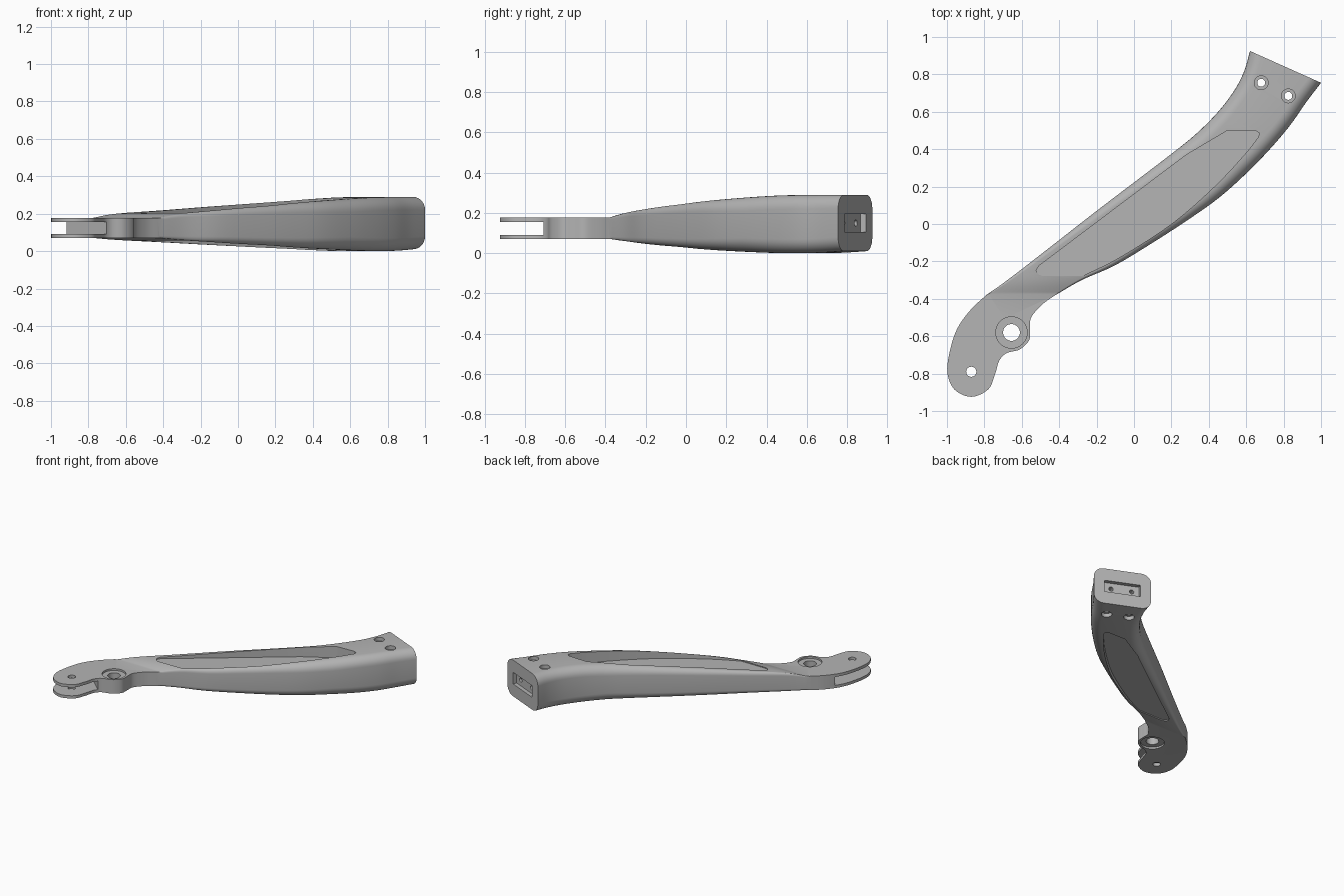
import bpy, bmesh, math
from mathutils import Vector, Matrix

if "Cube" in bpy.data.objects:
    bpy.data.objects.remove(bpy.data.objects["Cube"])

grey = bpy.data.materials.new("satin grey metal")
grey.use_nodes = True
colour = (.46, .46, .46, 1)
grey.diffuse_color = colour
grey.node_tree.nodes["Principled BSDF"].inputs["Base Color"].default_value = colour


def make_object(name, bm):
    bmesh.ops.recalc_face_normals(bm, faces=bm.faces)
    mesh = bpy.data.meshes.new(name)
    bm.to_mesh(mesh)
    bm.free()
    mesh.materials.append(grey)
    obj = bpy.data.objects.new(name, mesh)
    bpy.context.collection.objects.link(obj)
    return obj


def loft(name, rings):
    """Skin a row of equal rings and cap both ends."""
    bm = bmesh.new()
    rows = [[bm.verts.new(p) for p in ring] for ring in rings]
    count = len(rows[0])
    for a, b in zip(rows, rows[1:]):
        for i in range(count):
            j = (i + 1) % count
            bm.faces.new((a[i], a[j], b[j], b[i]))
    bm.faces.new(rows[0])
    bm.faces.new(rows[-1])
    return make_object(name, bm)


def prism(name, outline, low, high):
    return loft(name, [[(p[0], p[1], z) for p in outline] for z in (low, high)])


def spline(points, steps):
    """Smooth open curve through points of any dimension."""
    pts = [Vector(p) for p in points]
    pts = [2 * pts[0] - pts[1]] + pts + [2 * pts[-1] - pts[-2]]
    out = []
    for a, b, c, d in zip(pts, pts[1:], pts[2:], pts[3:]):
        for k in range(steps):
            t = k / steps
            out.append(b + (c - a) * t / 2 + (2 * a - 5 * b + 4 * c - d) * t * t / 2
                       + (3 * b - a - 3 * c + d) * t ** 3 / 2)
    out.append(pts[-2])
    return out


def cylinder(name, x, y, radius, low, high):
    ring = [(x + radius * math.cos(a), y + radius * math.sin(a))
            for a in (math.tau * i / 40 for i in range(40))]
    return prism(name, ring, low, high)


def combine(target, tool, operation):
    mod = target.modifiers.new(operation, "BOOLEAN")
    mod.operation, mod.solver, mod.object = operation, "EXACT", tool
    graph = bpy.context.evaluated_depsgraph_get()
    mesh = bpy.data.meshes.new_from_object(target.evaluated_get(graph))
    target.modifiers.clear()
    target.data = mesh
    bpy.data.objects.remove(tool)


def cut(tool):
    combine(lever, tool, "DIFFERENCE")


# Arm: both plan edges of each station, followed by its bottom and top height
left_edge = [(-.79, -.38), (-.67, -.295), (-.45, -.125), (-.2, .07), (.05, .26), (.2, .375),
             (.33, .48), (.45, .6), (.54, .72), (.59, .82), (.62, .925)]
right_edge = [(-.42, -.38), (-.28, -.3), (-.1, -.22), (.1, -.1), (.3, .03), (.46, .145),
              (.61, .28), (.74, .415), (.84, .535), (.92, .65), (1, .755)]
left_curve, right_curve = spline(left_edge, 5), spline(right_edge, 5)
heights = spline([(.071, .177), (.06, .2), (.048, .217), (.034, .237), (.021, .255), (.013, .267),
                  (.006, .278), (.001, .286), (0, .289), (.003, .29), (.01, .29)], 5)


def section(left, right, low, high, radius):
    across = (right - left).normalized()
    ring = []
    for corner in range(4):
        on_right, on_top = corner in (0, 3), corner < 2
        for k in range(8):
            a = math.pi / 2 * (corner + k / 7)
            base = right - across * radius if on_right else left + across * radius
            p = base + across * radius * math.cos(a)
            z = (high - radius if on_top else low + radius) + radius * math.sin(a)
            ring.append((p.x, p.y, z))
    return ring


rings = []
for i, (left, right, h) in enumerate(zip(left_curve, right_curve, heights)):
    grow = min(1, i / 30)
    rings.append(section(left, right, h.x, h.y, .01 + .06 * grow))
lever = loft("lever_arm", rings)

# Flat pivot head merged into the start of the arm
head = spline([(-.79, -.38), (-.87, -.455), (-.94, -.55), (-.98, -.66), (-.998, -.79),
               (-.96, -.885), (-.87, -.924), (-.78, -.885), (-.745, -.81), (-.72, -.73),
               (-.68, -.69), (-.61, -.67), (-.56, -.62), (-.555, -.56), (-.55, -.5),
               (-.49, -.43), (-.42, -.38)], 6)
head += [Vector((-.37, -.33)), Vector((-.69, -.33))]
combine(lever, prism("pivot_head", head, .07, .178), "UNION")

# Clevis slot in the tip of the head
cut(prism("clevis_slot", [(-1.2, -.26), (-.91, -.52), (-.7, -.71), (-.5, -.9),
                          (-.6, -1.2), (-1.2, -1.2)], .091, .156))

# Shallow panels in the top and bottom of the arm
panel = [(-.51, -.27), (-.49, -.278), (-.28, -.278)]
panel += spline([(-.27, -.275), (-.08, -.18), (.2, 0), (.43, .2), (.59, .37), (.665, .465)], 5)
panel += [(.67, .485), (.65, .5), (.5, .5), (.28, .37), (-.51, -.225), (-.523, -.25)]
cut(prism("top_panel", panel, .197, .5))
cut(prism("bottom_panel", panel, -.2, .065))

# Pivot holes and screw holes, with a counterbore on each side
cut(cylinder("tip_hole", -.87, -.79, .027, -.1, .4))
for x, y, bore, rim, low, high in ((-.655, -.58, .045, .084, .084, .164),
                                   (.68, .755, .021, .037, .03, .262),
                                   (.825, .685, .021, .037, .03, .262)):
    cut(cylinder("bore", x, y, bore, -.1, .4))
    cut(cylinder("upper_rim", x, y, rim, high, .4))
    cut(cylinder("lower_rim", x, y, rim, -.1, low))

# Mounting recess and two screw sockets in the end face
start, end = left_curve[-1], right_curve[-1]
along = (end - start).normalized()
outward = Vector((-along.y, along.x))
middle = (start + end) / 2


def end_point(u, v):
    return middle + along * u + outward * v


cut(prism("end_recess", [end_point(u, v) for u, v in
                         ((-.13, -.03), (.13, -.03), (.13, .1), (-.13, .1))], .105, .195))
for u in (-.075, .075):
    socket = cylinder("end_socket", 0, 0, .016, -.13, .1)
    turn = Vector((0, 0, 1)).rotation_difference(outward.to_3d()).to_matrix().to_4x4()
    spot = end_point(u, 0)
    socket.data.transform(Matrix.Translation((spot.x, spot.y, .15)) @ turn)
    cut(socket)

# Smooth flanks with crisp machined edges
bpy.ops.object.select_all(action="DESELECT")
lever.select_set(True)
bpy.context.view_layer.objects.active = lever
bpy.ops.object.shade_smooth_by_angle(angle=math.radians(30))
